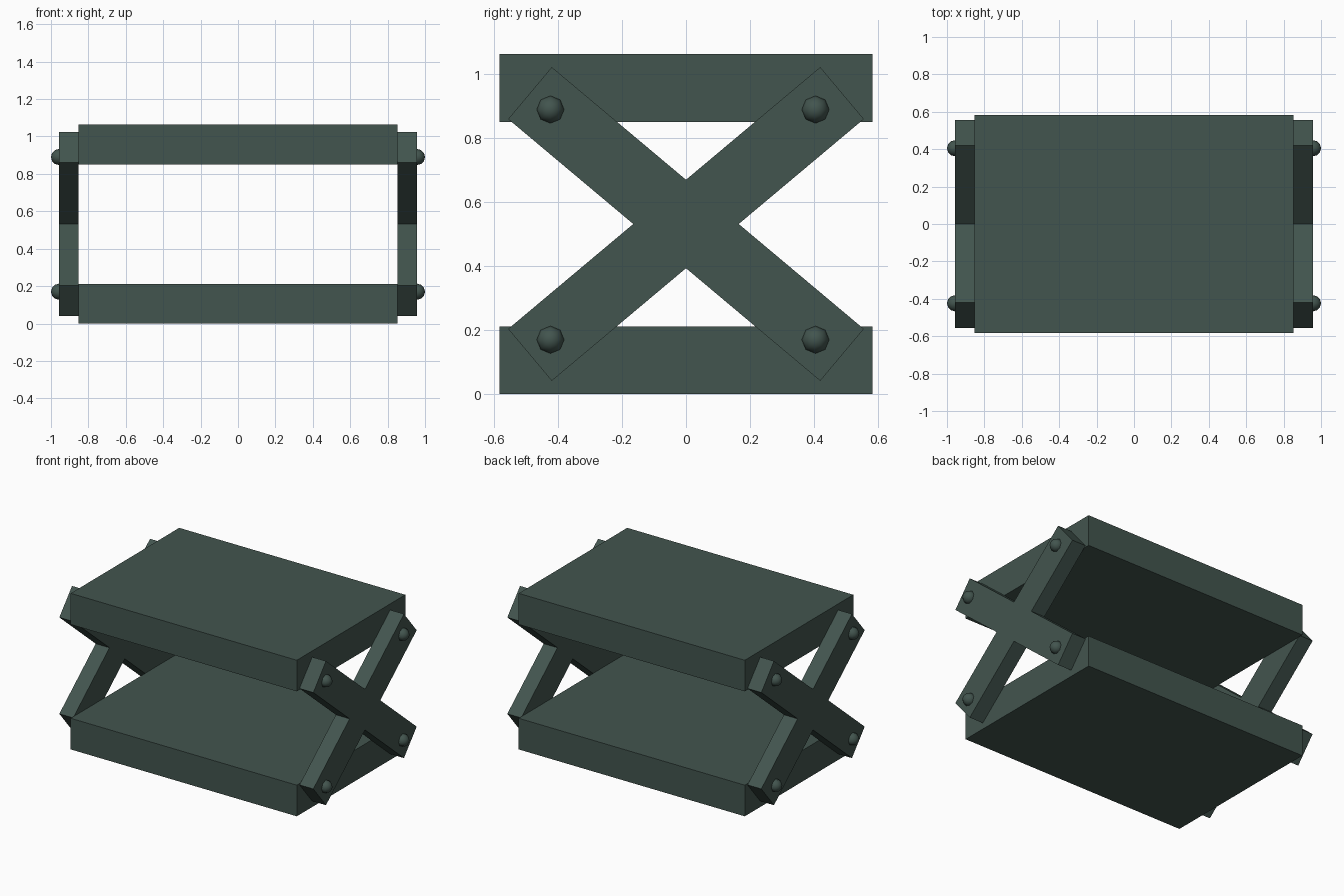
import bpy, bmesh
from math import sin, cos, radians, pi
from mathutils import Vector, Matrix

if "Cube" in bpy.data.objects:
    bpy.data.objects.remove(bpy.data.objects["Cube"])

mat = bpy.data.materials.new("dark_green_metal")
mat.diffuse_color = (0.055, 0.09, 0.077, 1)
mat.use_nodes = True
mat.node_tree.nodes["Principled BSDF"].inputs["Base Color"].default_value = mat.diffuse_color


def finish(name, bm, smooth=False):
    bmesh.ops.recalc_face_normals(bm, faces=bm.faces[:])
    for f in bm.faces:
        f.smooth = smooth
    me = bpy.data.meshes.new(name)
    bm.to_mesh(me)
    bm.free()
    me.materials.append(mat)
    ob = bpy.data.objects.new(name, me)
    bpy.context.collection.objects.link(ob)
    return ob


def plate(name, z):
    bm = bmesh.new()
    m = Matrix.Translation((0, 0, z)) @ Matrix.Diagonal((1.704, 1.168, 0.212, 1))
    bmesh.ops.create_cube(bm, size=1, matrix=m)
    finish(name, bm)


def cross_brace(name, x0, x1):
    # X-shaped outline: two crossing bars merged into one profile
    a, half_len, half_w, zc = radians(40), 0.637, 0.106, 0.532
    pts = []
    d1, n1 = Vector((cos(a), sin(a))), Vector((-sin(a), cos(a)))
    d2, n2 = Vector((-cos(a), sin(a))), Vector((-sin(a), -cos(a)))
    top, left = Vector((0, half_w / cos(a))), Vector((-half_w / sin(a), 0))
    for s in (1, -1):
        pts += [s * (d1 * half_len - n1 * half_w), s * (d1 * half_len + n1 * half_w), s * top,
                s * (d2 * half_len - n2 * half_w), s * (d2 * half_len + n2 * half_w), s * left]
    bm = bmesh.new()
    face = bm.faces.new([bm.verts.new((x0, p.x, p.y + zc)) for p in pts])
    ext = bmesh.ops.extrude_face_region(bm, geom=[face], use_keep_orig=True)
    verts = [v for v in ext["geom"] if isinstance(v, bmesh.types.BMVert)]
    bmesh.ops.translate(bm, verts=verts, vec=(x1 - x0, 0, 0))
    finish(name, bm)


def rivet(name, x, y, z):
    bm = bmesh.new()
    m = Matrix.Translation((x, y, z)) @ Matrix.Rotation(pi / 2, 4, 'Y')
    bmesh.ops.create_uvsphere(bm, u_segments=8, v_segments=6, radius=0.043, matrix=m)
    finish(name, bm, smooth=True)


# Base and top slabs
plate("bottom_plate", 0.106)
plate("top_plate", 0.957)

# Scissor braces and their rivets on both sides
for side, s in (("left", -1), ("right", 1)):
    cross_brace(side + "_cross_brace", s * 0.853, s * 0.957)
    for row, z in (("lower", 0.17), ("upper", 0.89)):
        for end, y in (("front", -0.424), ("back", 0.405)):
            rivet(f"{side}_{row}_{end}_rivet", s * 0.957, y, z)
